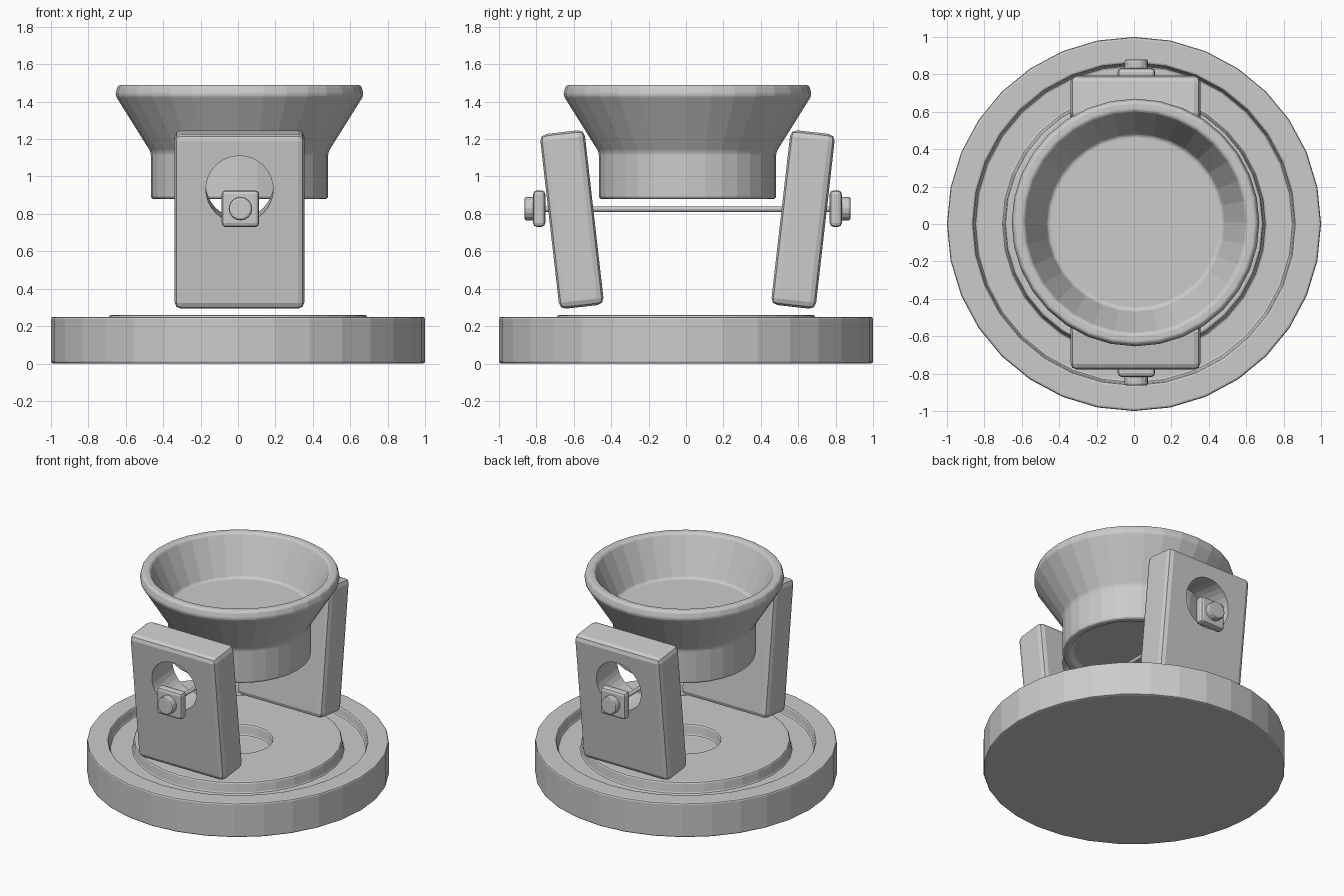
import bpy, bmesh, math
from mathutils import Matrix

if "Cube" in bpy.data.objects:
    bpy.data.objects.remove(bpy.data.objects["Cube"])

CX, CY = 0.008, 0.008   # shared centre of the upper parts


def finish(name, bm, bevel=0.0, segments=2):
    bmesh.ops.recalc_face_normals(bm, faces=bm.faces)
    mesh = bpy.data.meshes.new(name)
    bm.to_mesh(mesh)
    bm.free()
    obj = bpy.data.objects.new(name, mesh)
    bpy.context.collection.objects.link(obj)
    if bevel:
        mod = obj.modifiers.new("soft_edges", 'BEVEL')
        mod.width, mod.segments = bevel, segments
        mod.limit_method, mod.angle_limit = 'ANGLE', math.radians(25)
    return obj


def lathe(name, profile, bevel, segments=2, sides=32, centre=(0, 0)):
    """Turn an (r, z) profile around z, with flat caps at both ends."""
    bm = bmesh.new()
    rings = []
    for r, z in profile:
        rings.append([bm.verts.new((centre[0] + r * math.cos(2 * math.pi * i / sides),
                                    centre[1] + r * math.sin(2 * math.pi * i / sides), z))
                      for i in range(sides)])
    for a, b in zip(rings, rings[1:]):
        for i in range(sides):
            j = (i + 1) % sides
            bm.faces.new((a[i], a[j], b[j], b[i]))
    bm.faces.new(rings[0])
    bm.faces.new(rings[-1])
    return finish(name, bm, bevel, segments)


def box(name, centre, size, bevel, tilt=0.0):
    bm = bmesh.new()
    bmesh.ops.create_cube(bm, size=1, matrix=Matrix.Translation(centre)
                          @ Matrix.Rotation(tilt, 4, 'X') @ Matrix.Diagonal((*size, 1)))
    return finish(name, bm, bevel)


def rod(name, centre, radius, length, sides, bevel=0.0, tilt=0.0):
    """Cylinder along y."""
    bm = bmesh.new()
    bmesh.ops.create_cone(bm, cap_ends=True, segments=sides, radius1=radius, radius2=radius,
                          depth=length, matrix=Matrix.Translation(centre)
                          @ Matrix.Rotation(tilt + math.pi / 2, 4, 'X'))
    return finish(name, bm, bevel)


# Round base: rim, ring groove, raised disc and central hole
lathe("base", [(1.0, 0.0), (1.0, 0.25), (0.86, 0.25), (0.85, 0.18), (0.70, 0.18),
               (0.69, 0.26), (0.23, 0.26), (0.22, 0.18)], 0.012)

# Flared bowl on a short neck, slightly hollow below
lathe("bowl", [(0.41, 0.91), (0.42, 0.88), (0.474, 0.88), (0.474, 1.13), (0.665, 1.435),
               (0.65, 1.49), (0.595, 1.49), (0.47, 1.21)], 0.025, 3, centre=(CX, CY))

# Thin axle between the side plates
rod("axle", (CX, CY, 0.825), 0.014, 1.6, 12)

for s, side in ((-1, "front"), (1, "back")):
    # Leaning side plate with a round hole through it
    tilt = -s * math.radians(6.5)
    plate = box(side + "_plate", (CX, CY + s * 0.618, 0.77), (0.695, 0.24, 0.94), 0.035, tilt)
    cutter = rod(side + "_hole_cutter", (CX, CY + s * 0.638, 0.945), 0.18, 0.8, 32, tilt=tilt)
    cutter.hide_render = True
    cutter.hide_viewport = True
    cut = plate.modifiers.new("hole", 'BOOLEAN')
    cut.operation, cut.object, cut.solver = 'DIFFERENCE', cutter, 'EXACT'
    # Square washer and round bolt head at the axle end
    box(side + "_washer", (CX + 0.005, CY + s * 0.793, 0.828), (0.2, 0.065, 0.195), 0.02)
    rod(side + "_bolt", (CX + 0.005, CY + s * 0.83, 0.828), 0.063, 0.085, 16, 0.012)
